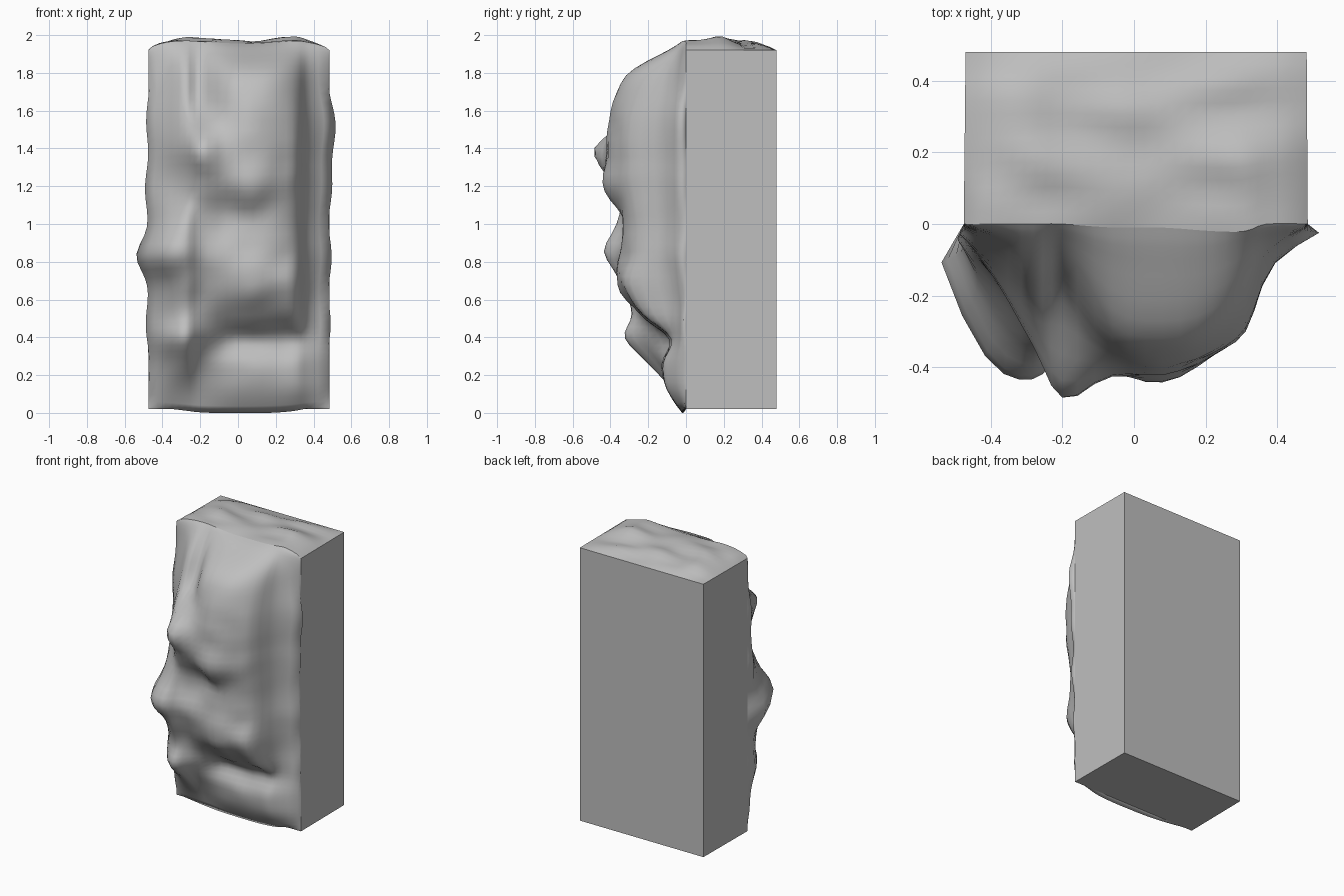
import bpy, bmesh, math
from mathutils import noise, Vector

if "Cube" in bpy.data.objects:
    bpy.data.objects.remove(bpy.data.objects["Cube"])

BACK = 0.48
COLS = (-.475, -.38, -.28, -.2, -.06, .08, .22, .31, .37, .485)
# rock relief: height, then how far the face juts forward at each inner column
RELIEF = (
    (0.02, 0, 0, 0, 0, 0, 0, 0, 0),
    (0.13, .07, .08, .06, .09, .10, .10, .10, .07),
    (0.26, .14, .20, .14, .12, .13, .12, .12, .08),
    (0.39, .22, .32, .23, .10, .09, .08, .08, .05),
    (0.52, .20, .29, .25, .22, .24, .23, .21, .06),
    (0.68, .25, .34, .31, .33, .36, .34, .28, .08),
    (0.85, .37, .43, .37, .33, .35, .32, .26, .10),
    (1.04, .24, .35, .32, .31, .34, .32, .26, .10),
    (1.22, .15, .30, .39, .41, .44, .37, .28, .11),
    (1.40, .15, .34, .48, .42, .42, .36, .30, .11),
    (1.60, .10, .23, .22, .36, .40, .35, .28, .10),
    (1.79, .05, .14, .11, .28, .32, .28, .19, .07),
    (1.92, .02, .04, .03, .09, .10, .09, .06, .03),
    (1.96, 0, 0, 0, .01, .01, .02, .02, 0),
)
ROWS = [r[0] for r in RELIEF]
DEPTH = [(0,) + r[1:] + (0,) for r in RELIEF]
NU, NV, NT = 27, 52, 14


def spline(vals, t):
    """Catmull-Rom through evenly indexed values, t in 0..1."""
    n = len(vals) - 1
    s = t * n
    i = min(int(s), n - 1)
    f = s - i
    a, b, c, d = (vals[max(0, min(n, i + k))] for k in (-1, 0, 1, 2))
    return b + .5 * f * (c - a + f * (2*a - 5*b + 4*c - d + f * (3*(b - c) + d - a)))


def bell(v, mid, width):
    return math.exp(-((v - mid) / width) ** 2)


def near_rim(s):
    """Zero on the rim, one at the first grid line inside it."""
    return s * math.exp(1 - s)


def rim_z(u):
    """Wavy outline of the top front edge."""
    return 1.965 - .045 * abs(2*u - 1) ** 8 + .01 * math.sin(9 * u) * math.sin(math.pi * u)


def front(u, v):
    x, z = spline(COLS, u), spline(ROWS, v)
    d = spline([spline(row, u) for row in DEPTH], v)
    mid = math.sin(math.pi * v) ** .5 if 0 < v < 1 else 0
    # rock bulging past the flat sides
    wob = .008 * math.sin(17 * z)
    x -= mid * near_rim(u * NU) * (.035 + wob + .045 * bell(z, .84, .1))
    x += mid * near_rim((1 - u) * NU) * (.035 + wob + .035 * bell(z, 1.5, .2))
    inner = math.sin(math.pi * u) * math.sin(math.pi * v)
    d += .02 * inner * noise.noise(Vector((x*8, 3, z*8)))
    # wavy upper and lower rims
    z += (rim_z(u) - 1.96) * v
    z -= .042 * near_rim(v * NV) * math.sin(math.pi * u)
    return Vector((x, -d, max(z, 0)))


def back(u, v):
    return Vector((-.47 + .952 * u, BACK, .02 + 1.9 * v))


def top(u, t):
    p = front(u, 1).lerp(back(u, 1), t)
    w = min(1, 6*u*(1-u)) * min(1, 6*t*(1-t))
    p.z += w * (.025 + .035 * noise.noise(Vector((p.x*4, p.y*8, 1))))
    p.z = min(p.z, 2.0)
    return p


PATCHES = (
    (front, NU, NV),
    (back, NU, NV),
    (top, NU, NT),
    (lambda u, t: front(u, 0).lerp(back(u, 0), t), NU, NT),
    (lambda t, v: front(0, v).lerp(back(0, v), t), NT, NV),
    (lambda t, v: front(1, v).lerp(back(1, v), t), NT, NV),
)

# one closed block made from six patches
bm = bmesh.new()
side = bm.faces.layers.int.new("side")
for k, (fn, nu, nv) in enumerate(PATCHES):
    g = [[bm.verts.new(fn(i/nu, j/nv)) for j in range(nv + 1)] for i in range(nu + 1)]
    for i in range(nu):
        for j in range(nv):
            f = bm.faces.new((g[i][j], g[i+1][j], g[i+1][j+1], g[i][j+1]))
            f[side] = k
            f.smooth = True
bmesh.ops.remove_doubles(bm, verts=bm.verts, dist=.0005)
bmesh.ops.recalc_face_normals(bm, faces=bm.faces)
# crisp edges where the patches meet
for e in bm.edges:
    if len({f[side] for f in e.link_faces}) > 1:
        e.smooth = False

mesh = bpy.data.meshes.new("cliff_block")
bm.to_mesh(mesh)
bm.free()
stone = bpy.data.materials.new("grey stone")
stone.diffuse_color = (.52, .52, .52, 1)
stone.use_nodes = True
stone.node_tree.nodes["Principled BSDF"].inputs["Base Color"].default_value = stone.diffuse_color
mesh.materials.append(stone)
bpy.context.collection.objects.link(bpy.data.objects.new("cliff_block", mesh))
